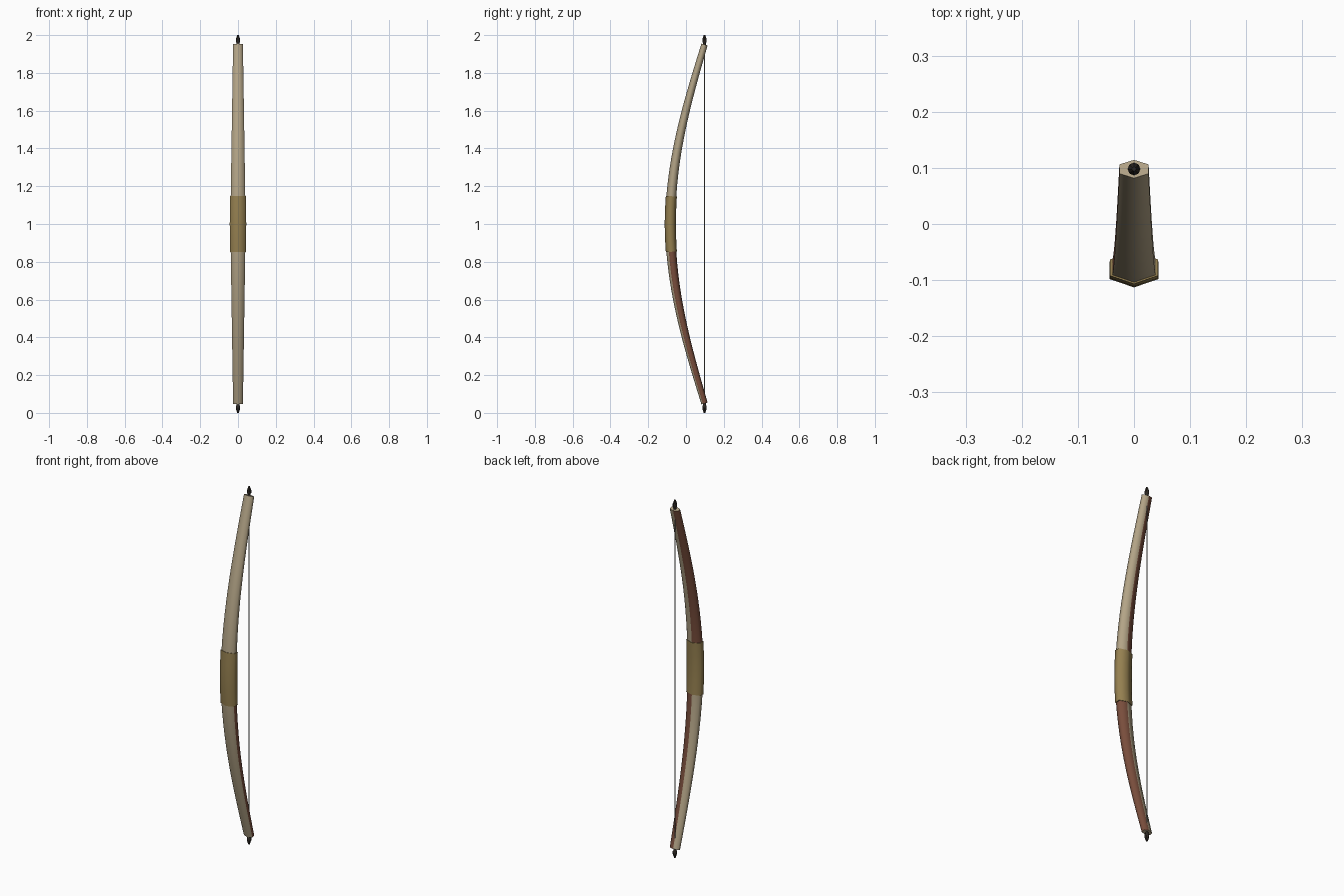
import bpy, bmesh, math
from mathutils import Vector

if "Cube" in bpy.data.objects:
    bpy.data.objects.remove(bpy.data.objects["Cube"])


def make_mat(name, rgb):
    m = bpy.data.materials.new(name)
    m.diffuse_color = (*rgb, 1.0)
    m.use_nodes = True
    m.node_tree.nodes["Principled BSDF"].inputs["Base Color"].default_value = m.diffuse_color
    return m


TAN = make_mat("pale wood", (0.45, 0.37, 0.24))
BROWN = make_mat("red brown wood", (0.19, 0.075, 0.045))
GRIP = make_mat("ochre leather", (0.30, 0.215, 0.08))
DARK = make_mat("dark horn", (0.025, 0.02, 0.016))
CORD = make_mat("grey cord", (0.25, 0.24, 0.21))

TIP_Y, DEPTH, HALF = 0.098, 0.181, 0.95


def centre(u):
    """Bow centreline, u from -1 (bottom tip) to 1 (top tip)."""
    return Vector((0, TIP_Y - DEPTH * math.cos(math.pi / 2 * u), 1 + HALF * u))


def ring(bm, u, rx, ry):
    """Squashed hexagon across the centreline, starting at the front ridge."""
    slope = DEPTH * math.pi / 2 * math.sin(math.pi / 2 * u) / HALF
    depth_dir = Vector((0, 1, -slope)).normalized()
    return [bm.verts.new(centre(u) + Vector((rx * math.sin(a), 0, 0)) - depth_dir * (ry * math.cos(a)))
            for a in (i * math.pi / 3 for i in range(6))]


def sweep(name, stations, mats, pick=lambda side: 0):
    bm = bmesh.new()
    rings = [ring(bm, *s) for s in stations]
    for a, b in zip(rings, rings[1:]):
        for i in range(6):
            j = (i + 1) % 6
            bm.faces.new((a[i], a[j], b[j], b[i])).material_index = pick(i)
    bm.faces.new(rings[0])
    bm.faces.new(rings[-1])
    finish(name, bm, mats, 80)


def finish(name, bm, mats, angle):
    bmesh.ops.recalc_face_normals(bm, faces=bm.faces)
    me = bpy.data.meshes.new(name)
    bm.to_mesh(me)
    bm.free()
    ob = bpy.data.objects.new(name, me)
    bpy.context.collection.objects.link(ob)
    for m in mats:
        me.materials.append(m)
    bpy.ops.object.select_all(action='DESELECT')
    ob.select_set(True)
    bpy.context.view_layer.objects.active = ob
    bpy.ops.object.shade_smooth_by_angle(angle=math.radians(angle))


def lathe(name, profile, sides, mat):
    """Round part about the vertical line through the tips."""
    bm = bmesh.new()
    rings = [[bm.verts.new((r * math.cos(2 * math.pi * k / sides),
                            TIP_Y + r * math.sin(2 * math.pi * k / sides), z))
              for k in range(sides)] for r, z in profile]
    for a, b in zip(rings, rings[1:]):
        for k in range(sides):
            j = (k + 1) % sides
            bm.faces.new((a[k], a[j], b[j], b[k]))
    bm.faces.new(rings[0])
    bm.faces.new(rings[-1])
    finish(name, bm, [mat], 40)


# Limbs: the brown faces lie on opposite sides of the upper and lower limb
N = 14
for name, sign, brown in (("upper_limb", 1, (3, 4)), ("lower_limb", -1, (1, 2))):
    stations = [(sign * k / N, 0.047 - 0.017 * k / N, 0.028 - 0.011 * k / N) for k in range(N + 1)]
    sweep(name, stations, [TAN, BROWN], lambda i, b=brown: int(i in b))

# Grip wrapped around the middle
sweep("grip", [(u * 0.155, 0.0505 - 0.0012 * abs(u), 0.030 - 0.0008 * abs(u))
               for u in (-1, -0.5, 0, 0.5, 1)], [GRIP])

# Pointed nocks at both tips
nock = [(0.008, 0.93), (0.008, 0.958), (0.0115, 0.964), (0.0115, 0.978), (0.004, 1.0)]
for name, sign in (("upper_nock", 1), ("lower_nock", -1)):
    lathe(name, [(r, 1 + sign * z) for r, z in nock], 8, DARK)

# Bowstring
lathe("bowstring", [(0.0022, 0.04), (0.0022, 1.96)], 6, CORD)
